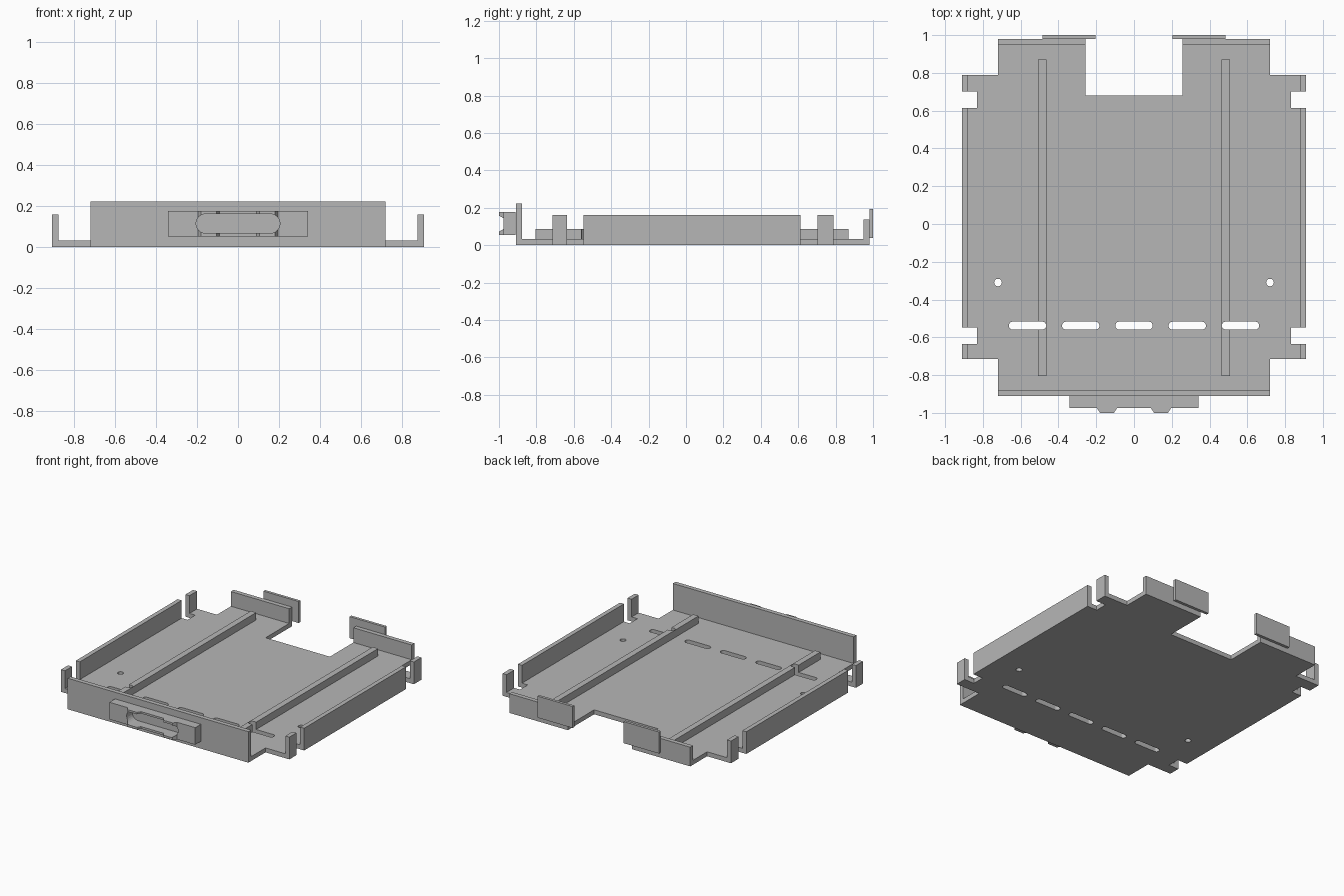
import bpy, bmesh
from math import cos, sin, pi
from mathutils import Vector

cube = bpy.data.objects.get("Cube")
if cube:
    bpy.data.objects.remove(cube, do_unlink=True)

grey = bpy.data.materials.new("sheet grey")
grey.use_nodes = True
grey.diffuse_color = (0.47, 0.47, 0.47, 1)
grey.node_tree.nodes["Principled BSDF"].inputs["Base Color"].default_value = grey.diffuse_color

T = 0.032        # sheet thickness
WALL_X = 0.91    # outer face of the side walls


def prism(name, points, low, high, axis="z"):
    """Extrude a flat outline along z, or along y for an x-z outline."""
    def place(p, d):
        return (p[0], p[1], d) if axis == "z" else (p[0], d, p[1])
    bm = bmesh.new()
    face = bm.faces.new([bm.verts.new(place(p, low)) for p in points])
    top = bmesh.ops.extrude_face_region(bm, geom=[face])["geom"]
    offset = Vector(place((0, 0), high - low))
    bmesh.ops.translate(bm, vec=offset, verts=[g for g in top if isinstance(g, bmesh.types.BMVert)])
    bmesh.ops.recalc_face_normals(bm, faces=bm.faces)
    mesh = bpy.data.meshes.new(name)
    bm.to_mesh(mesh)
    bm.free()
    mesh.materials.append(grey)
    obj = bpy.data.objects.new(name, mesh)
    bpy.context.collection.objects.link(obj)
    return obj


def box(name, x0, x1, y0, y1, z0, z1):
    return prism(name, [(x0, y0), (x1, y0), (x1, y1), (x0, y1)], z0, z1)


def stadium(cx, cy, half, r, n=12):
    """Outline of a slot with round ends; half == r gives a circle."""
    pts = []
    for side, start in ((1, -pi / 2), (-1, pi / 2)):
        for i in range(n + 1):
            if half == r and i == n:
                continue
            a = start + pi * i / n
            pts.append((cx + side * (half - r) + r * cos(a), cy + r * sin(a)))
    return pts


def cut(target, cutters):
    """Subtract the cutters and keep the resulting mesh."""
    for c in cutters:
        c.hide_render = True
        mod = target.modifiers.new("cut", "BOOLEAN")
        mod.operation, mod.solver, mod.object = "DIFFERENCE", "EXACT", c
    graph = bpy.context.evaluated_depsgraph_get()
    mesh = bpy.data.meshes.new_from_object(target.evaluated_get(graph))
    target.modifiers.clear()
    target.data = mesh


# Floor sheet with notched corners and a rear cut-out
half = [(0.72, -0.91), (0.72, -0.715), (WALL_X, -0.715), (WALL_X, -0.635),
        (0.832, -0.635), (0.832, -0.547), (WALL_X, -0.547), (WALL_X, 0.613),
        (0.832, 0.613), (0.832, 0.702), (WALL_X, 0.702), (WALL_X, 0.788),
        (0.72, 0.788), (0.72, 0.98), (0.256, 0.98), (0.256, 0.68)]
floor = prism("floor_sheet", half + [(-x, y) for x, y in reversed(half)], 0, T)

# Front wall
box("front_wall", -0.72, 0.72, -0.91, -0.878, T, 0.223)

# Mirrored side walls, corner tabs, rear walls, rear plates and floor rails
rails = []
for s, side in ((1, "left"), (-1, "right")):
    def pair(name, x0, x1, *rest):
        return box(f"{side}_{name}", *sorted((s * x0, s * x1)), *rest)
    pair("side_wall", WALL_X - T, WALL_X, -0.547, 0.613, T, 0.16)
    pair("front_tab", WALL_X - T, WALL_X, -0.715, -0.635, T, 0.16)
    pair("rear_tab", WALL_X - T, WALL_X, 0.702, 0.788, T, 0.16)
    pair("rear_wall", 0.256, 0.72, 0.948, 0.98, T, 0.138)
    pair("rear_plate", 0.204, 0.484, 0.98, 1.0, 0.037, 0.192)
    rails.append(pair("floor_rail", 0.464, 0.507, -0.805, 0.87, T, 0.085))

# Row of slots and two round holes
slots = [prism("slot_cutter", stadium(0.282 * i, -0.538, 0.099, 0.021), -0.1, 0.2)
         for i in range(-2, 3)]
holes = [prism("hole_cutter", stadium(s * 0.72, -0.31, 0.02, 0.02), -0.1, 0.2)
         for s in (-1, 1)]
cut(floor, slots + holes)
cut(rails[0], [slots[-1]])
cut(rails[1], [slots[0]])

# Front handle block with two raised lugs and a rounded recess
lug = [(0.09, -0.975), (0.106, -1.0), (0.18, -1.0), (0.196, -0.975)]
edge = [(-0.342, -0.911)] + [(-0.342, -0.975)]
edge += [(-x, y) for x, y in reversed(lug)] + lug + [(0.342, -0.975), (0.342, -0.911)]
handle = prism("front_handle", edge, 0.053, 0.176)
recess = prism("recess_cutter", stadium(0, 0.115, 0.205, 0.047), -1.1, -0.85, "y")
cut(handle, [recess])

# Discard the cutters
for c in slots + holes + [recess]:
    bpy.data.objects.remove(c, do_unlink=True)
